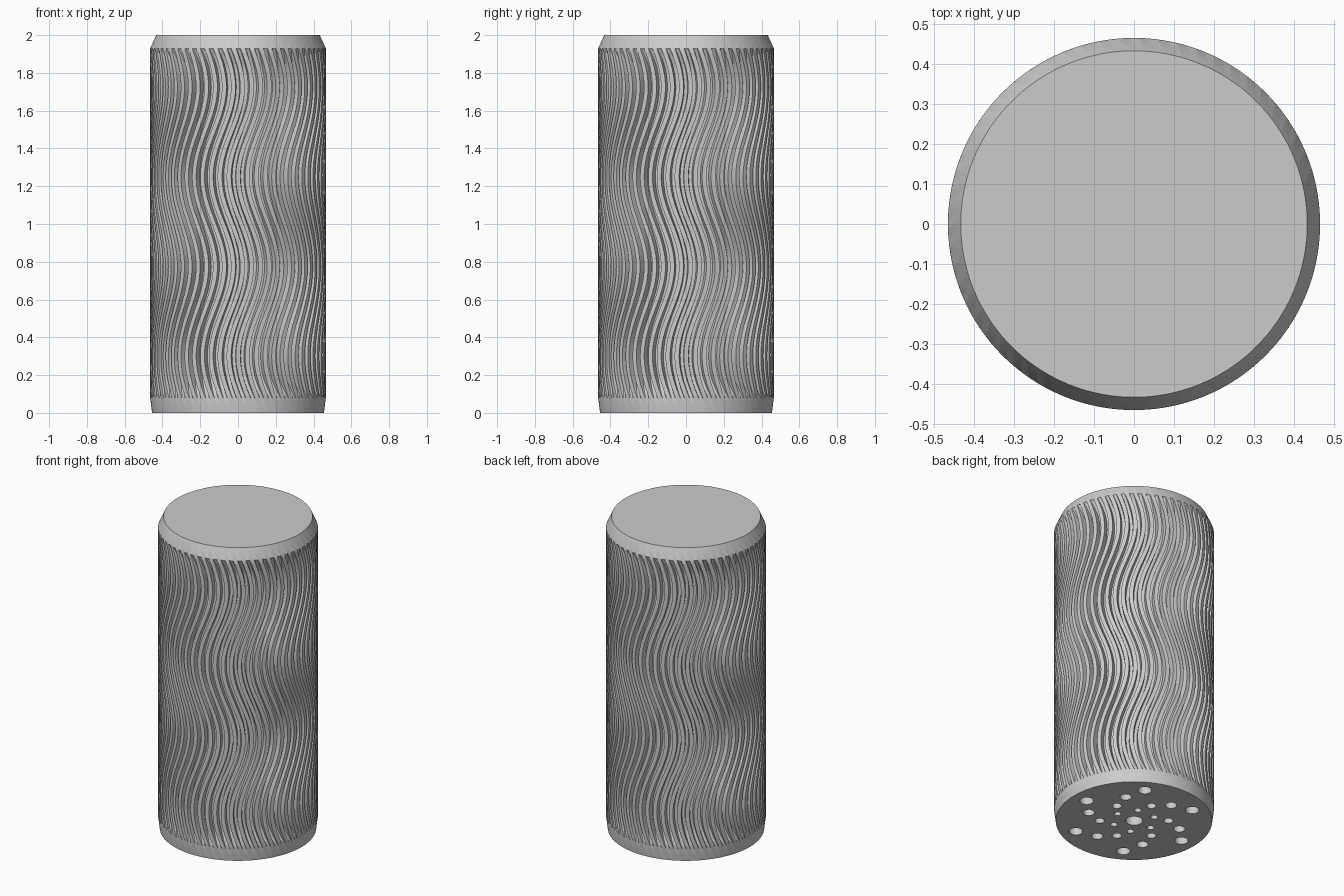
import bpy, bmesh, math
from math import sin, cos, pi, tau

cube = bpy.data.objects.get("Cube")
if cube:
    bpy.data.objects.remove(cube, do_unlink=True)

grey = bpy.data.materials.new("light grey")
grey.use_nodes = True
colour = (0.6, 0.6, 0.6, 1)
grey.diffuse_color = colour
grey.node_tree.nodes["Principled BSDF"].inputs["Base Color"].default_value = colour

R_FOOT, R_BODY, R_TOP = 0.455, 0.465, 0.433
Z_LOW, Z_HIGH, HEIGHT = 0.08, 1.93, 2.0
RIBS, DEPTH, RAMP = 60, 0.035, 0.1
PERIOD, SWAY = 0.95, 0.13
STEPS = 72


def make_object(name, bm):
    bmesh.ops.recalc_face_normals(bm, faces=bm.faces)
    mesh = bpy.data.meshes.new(name)
    bm.to_mesh(mesh)
    bm.free()
    obj = bpy.data.objects.new(name, mesh)
    bpy.context.collection.objects.link(obj)
    mesh.materials.append(grey)
    return obj


def bridge(bm, a, b):
    n = len(a)
    for i in range(n):
        bm.faces.new((a[i], a[(i + 1) % n], b[(i + 1) % n], b[i]))


# Ribbed body: each row is a ring of ribs and grooves, swayed along the height
bm = bmesh.new()
rib_profile = [(0.0, 0), (0.5, 0), (0.56, 1), (0.94, 1)]


def ring(z, outer, depth):
    sway = -SWAY * cos(tau * (z - 0.3) / PERIOD)
    verts = []
    for k in range(RIBS):
        for part, sunk in rib_profile:
            a = (k + part) * tau / RIBS + sway
            r = outer - depth * sunk
            verts.append(bm.verts.new((r * cos(a), r * sin(a), z)))
    return verts


rows = [ring(0, R_FOOT, 0)]
for i in range(STEPS + 1):
    z = Z_LOW + (Z_HIGH - Z_LOW) * i / STEPS
    fade = min(1, (z - Z_LOW) / RAMP, (Z_HIGH - z) / RAMP)
    rows.append(ring(z, R_BODY, DEPTH * max(0, fade)))
rows.append(ring(HEIGHT, R_TOP, 0))
for a, b in zip(rows, rows[1:]):
    bridge(bm, a, b)
bm.faces.new(rows[0])
bm.faces.new(rows[-1])
body = make_object("ribbed_body", bm)

# Cutter for the holes in the base: one centre hole and four turned rings
bm = bmesh.new()


def add_hole(x, y, r, sides=24, top=0.1):
    low, high = ([bm.verts.new((x + r * cos(i * tau / sides),
                                y + r * sin(i * tau / sides), z))
                  for i in range(sides)] for z in (-0.05, top))
    bridge(bm, low, high)
    bm.faces.new(low)
    bm.faces.new(high)


add_hole(0, 0, 0.05)
hole_rings = [(0.125, 0.021), (0.2, 0.028), (0.28, 0.034), (0.36, 0.04)]
for n, (distance, radius) in enumerate(hole_rings):
    for k in range(6):
        a = n * pi / 9 + k * pi / 3
        add_hole(distance * cos(a), distance * sin(a), radius)
cutter = make_object("hole_cutter", bm)
cutter.hide_render = True
cutter.hide_set(True)

cut = body.modifiers.new("base_holes", 'BOOLEAN')
cut.operation = 'DIFFERENCE'
cut.solver = 'EXACT'
cut.object = cutter

# Smooth shading with sharp edges kept
bpy.ops.object.select_all(action='DESELECT')
bpy.context.view_layer.objects.active = body
body.select_set(True)
bpy.ops.object.modifier_apply(modifier=cut.name)
bpy.data.objects.remove(cutter, do_unlink=True)
bpy.ops.object.shade_smooth_by_angle(angle=math.radians(30))
